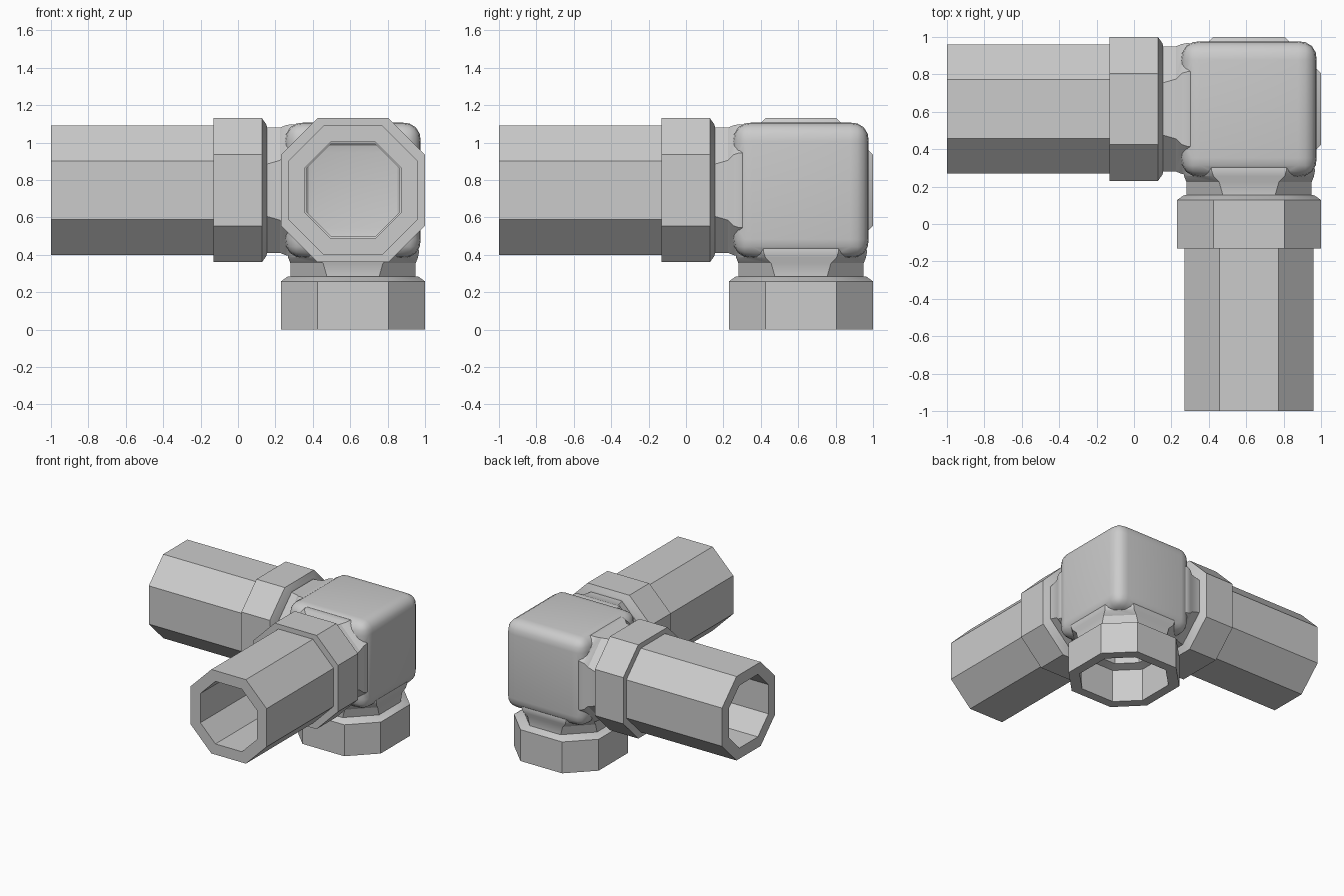
import bpy, bmesh, math
from mathutils import Vector, Matrix

if "Cube" in bpy.data.objects:
    bpy.data.objects.remove(bpy.data.objects["Cube"])

CENTRE = Vector((0.615, 0.615, 0.745))
ARMS = {"left": Vector((-1, 0, 0)), "front": Vector((0, -1, 0)), "bottom": Vector((0, 0, -1))}


def finish(bm, name):
    bmesh.ops.recalc_face_normals(bm, faces=bm.faces)
    mesh = bpy.data.meshes.new(name)
    bm.to_mesh(mesh)
    bm.free()
    ob = bpy.data.objects.new(name, mesh)
    bpy.context.collection.objects.link(ob)
    return ob


def octagon_loft(name, direction, rings, closed_loop=False):
    """Loft octagons; each ring is (distance from centre, half width, half flat)."""
    bm = bmesh.new()
    turn = Matrix.Translation(CENTRE) @ direction.to_track_quat('Z', 'Y').to_matrix().to_4x4()
    loops = []
    for s, h, f in rings:
        pts = [(h, -f), (h, f), (f, h), (-f, h), (-h, f), (-h, -f), (-f, -h), (f, -h)]
        loops.append([bm.verts.new(turn @ Vector((x, y, s))) for x, y in pts])
    pairs = list(zip(loops, loops[1:]))
    if closed_loop:
        pairs.append((loops[-1], loops[0]))
    else:
        bm.faces.new(loops[0])
        bm.faces.new(loops[-1])
    for a, b in pairs:
        for i in range(8):
            j = (i + 1) % 8
            bm.faces.new((a[i], a[j], b[j], b[i]))
    return finish(bm, name)


def rounded_cube(name, half, bevel, segments):
    bm = bmesh.new()
    bmesh.ops.create_cube(bm, size=2 * half, matrix=Matrix.Translation(CENTRE))
    bmesh.ops.bevel(bm, geom=bm.edges[:], offset=bevel, segments=segments,
                    profile=0.55, affect='EDGES')
    return finish(bm, name)


def boolean(target, other, operation):
    mod = target.modifiers.new(operation, 'BOOLEAN')
    mod.operation = operation
    mod.solver = 'EXACT'
    mod.object = other
    bpy.context.view_layer.objects.active = target
    bpy.ops.object.modifier_apply(modifier=mod.name)
    bpy.data.objects.remove(other, do_unlink=True)


def shade(ob, angle):
    bpy.ops.object.select_all(action='DESELECT')
    ob.select_set(True)
    bpy.context.view_layer.objects.active = ob
    bpy.ops.object.shade_smooth_by_angle(angle=math.radians(angle))


# Rounded corner hub with three collared sockets
hub = rounded_cube("corner_connector", 0.362, 0.1, 4)
SOCKET = [(0.28, 0.345, 0.2), (0.33, 0.353, 0.2), (0.36, 0.347, 0.19), (0.39, 0.335, 0.16),
          (0.46, 0.335, 0.14), (0.462, 0.35, 0.14), (0.487, 0.385, 0.19), (0.745, 0.385, 0.19)]
for side, d in ARMS.items():
    boolean(hub, octagon_loft(side + "_socket", d, SOCKET), 'UNION')

# Hollow inside, necks and collar bores
boolean(hub, rounded_cube("cavity", 0.272, 0.07, 3), 'DIFFERENCE')
BORE = [(0.1, 0.247, 0.118), (0.455, 0.247, 0.118), (0.475, 0.31, 0.15), (0.8, 0.31, 0.15)]
for side, d in ARMS.items():
    boolean(hub, octagon_loft(side + "_bore", d, BORE), 'DIFFERENCE')
shade(hub, 32)

# Octagonal pipes running left and forward
PIPE = [(0.74, 0.345, 0.157), (1.615, 0.345, 0.157), (1.615, 0.257, 0.12), (0.74, 0.257, 0.12)]
for side in ("left", "front"):
    octagon_loft(side + "_pipe", ARMS[side], PIPE, closed_loop=True)
